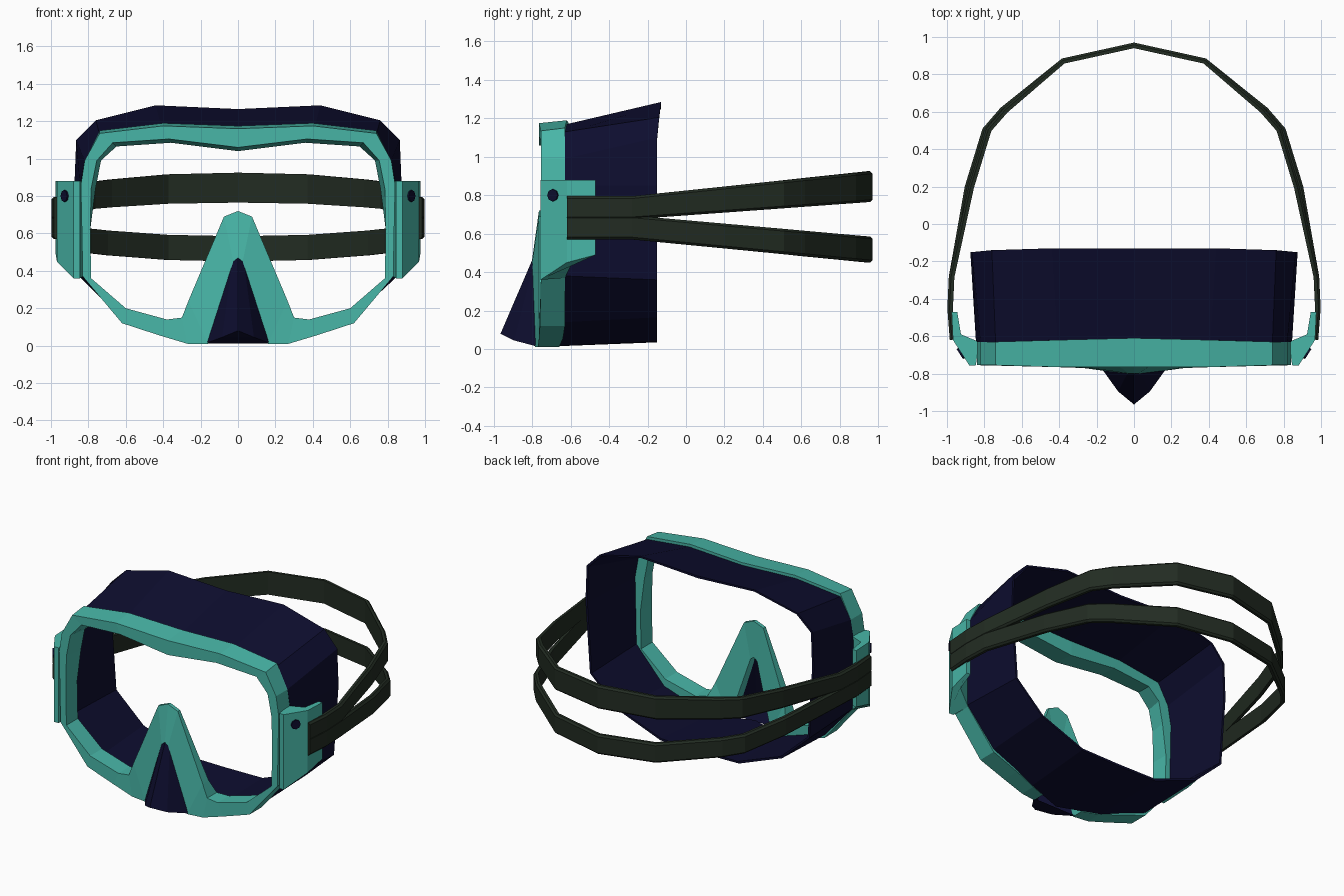
import bpy, bmesh, math
from mathutils import Vector

if "Cube" in bpy.data.objects:
    bpy.data.objects.remove(bpy.data.objects["Cube"])


def material(name, rgb):
    m = bpy.data.materials.new(name)
    m.diffuse_color = (*rgb, 1)
    m.use_nodes = True
    m.node_tree.nodes["Principled BSDF"].inputs["Base Color"].default_value = m.diffuse_color
    return m


TEAL = material("teal plastic", (0.065, 0.47, 0.39))
NAVY = material("navy rubber", (0.004, 0.004, 0.028))
GREEN = material("dark green strap", (0.016, 0.025, 0.016))


def make(name, verts, faces, mat):
    bm = bmesh.new()
    vs = [bm.verts.new(v) for v in verts]
    for f in faces:
        bm.faces.new([vs[i] for i in f])
    bmesh.ops.recalc_face_normals(bm, faces=bm.faces)
    me = bpy.data.meshes.new(name)
    bm.to_mesh(me)
    bm.free()
    me.materials.append(mat)
    ob = bpy.data.objects.new(name, me)
    bpy.context.collection.objects.link(ob)
    return ob


def mirrored(half):
    """Close a half outline (centre to centre) across x = 0."""
    return half + [(-p[0], *p[1:]) for p in half[-2:0:-1]]


def loft(name, loops, mat, closed_section, closed_loop=True):
    """Bridge point loops of equal length into a skin."""
    n, k = len(loops[0]), len(loops)
    faces = []
    for j in range(k if closed_section else k - 1):
        for i in range(n if closed_loop else n - 1):
            a, b, i2 = j * n, (j + 1) % k * n, (i + 1) % n
            faces.append((a + i, a + i2, b + i2, b + i))
    if not closed_loop:
        faces += [[j * n for j in range(k)], [j * n + n - 1 for j in range(k)]]
    return make(name, [p for l in loops for p in l], faces, mat)


# Frame: lens rim running into the upside-down V over the nose (x, front y, z)
outer = [(0, -.765, 1.16), (.4, -.765, 1.175), (.74, -.755, 1.135), (.82, -.755, .99),
         (.84, -.755, .86), (.835, -.755, .62), (.83, -.755, .37), (.62, -.76, .12),
         (.42, -.765, .055), (.27, -.77, .01), (.16, -.785, .01), (.025, -.8, .45), (0, -.8, .47)]
inner = [(0, -.765, 1.06), (.37, -.765, 1.105), (.67, -.755, 1.085), (.755, -.755, .99),
         (.785, -.755, .84), (.79, -.755, .62), (.785, -.755, .36), (.6, -.76, .2),
         (.38, -.765, .14), (.30, -.765, .15), (.265, -.765, .24), (.075, -.765, .69), (0, -.765, .72)]
back_y = [-.61, -.62, -.63, -.63, -.63, -.63, -.63, -.63, -.64, -.66, -.70, -.74, -.74]
back_outer = [(x, y, z + (.015 if z > 1 else 0)) for (x, _, z), y in zip(outer, back_y)]
back_inner = [(x * (.97 if z > .8 else 1), y, z - (.02 if z > 1 else 0))
              for (x, _, z), y in zip(inner, back_y)]
loft("lens_frame", [mirrored(l) for l in (outer, inner, back_inner, back_outer)], TEAL, True)

# Skirt: thin rubber tube flaring towards the face
front = [(0, -.62, 1.155), (.41, -.62, 1.17), (.74, -.63, 1.13), (.82, -.63, .99),
         (.845, -.63, .85), (.835, -.63, .38), (.62, -.63, .14), (.28, -.66, .015), (0, -.76, .012)]
rear = [(0, -.13, 1.265), (.44, -.13, 1.285), (.76, -.14, 1.205), (.865, -.15, 1.1),
        (.875, -.15, .85), (.84, -.15, .36), (.63, -.15, .165), (.3, -.15, .04), (0, -.15, .035)]


def inset(loop, d=.015):
    out = []
    for x, y, z in loop:
        r = Vector((x, z - .65)).normalized() * d
        out.append((x - r.x, y, z - r.y))
    return out


loft("face_skirt", [mirrored(l) for l in (front, rear, inset(rear), inset(front))], NAVY, True)

# Nose pocket: faceted rubber beak, open towards the face
nose = [(0, -.795, .475), (-.03, -.79, .455), (-.175, -.77, .012), (-.085, -.895, .045),
        (0, -.965, .08), (.085, -.895, .045), (.175, -.77, .012), (.03, -.79, .455)]
make("nose_pocket", nose, [(0, 1, 3, 4), (1, 2, 3), (0, 4, 5, 7), (7, 5, 6),
                           (2, 6, 5, 3), (3, 5, 4)], NAVY)

# Buckles: chamfered side blocks (x, y, bottom z), each with a pin
plan = [(.845, -.755, .36), (.88, -.757, .36), (.968, -.62, .45), (.975, -.47, .49),
        (.945, -.47, .49), (.925, -.59, .45), (.83, -.63, .37)]
n = len(plan)
for s, side in ((1, "right"), (-1, "left")):
    pts = [(s * x, y, z) for x, y, z in plan] + [(s * x, y, .88) for x, y, z in plan]
    walls = [(i, (i + 1) % n, n + (i + 1) % n, n + i) for i in range(n)]
    make("buckle_" + side, pts, walls + [range(n), range(n, 2 * n)], TEAL)
    axis = Vector((s * .137, -.088, 0)).normalized()
    bpy.ops.mesh.primitive_cylinder_add(vertices=8, radius=.032, depth=.02,
                                        location=(s * .923, -.69, .8))
    pin = bpy.context.object
    pin.name = "buckle_pin_" + side
    pin.rotation_euler = axis.to_track_quat('Z', 'Y').to_euler()
    pin.data.materials.append(NAVY)

# Split strap: two bands meeting at the buckles, parting round the back of the head
path = [(.985, -.62), (.998, -.45), (.99, -.28), (.905, .2), (.81, .51), (.715, .62), (.385, .885), (0, .97)]


def strap(name, z_start, z_end, pull):
    half = []
    for x, y in path:
        t = max(0, (y + .28) / 1.25)
        lo, hi = (a + (b - a) * t for a, b in zip(z_start, z_end))
        half.append((x - (pull if 0 < y < .8 else 0), y, lo, hi))
    full = half + [(-p[0], *p[1:]) for p in half[-2::-1]]
    loops = [[], [], [], [], [], []]
    for i, (x, y, lo, hi) in enumerate(full):
        a, b = full[max(i - 1, 0)], full[min(i + 1, len(full) - 1)]
        nrm = Vector((a[1] - b[1], b[0] - a[0])).normalized() * .03
        section = [(0, lo + .012), (0, hi - .012), (.4, hi), (1, hi), (1, lo), (.4, lo)]
        for loop, (k, z) in zip(loops, section):
            loop.append((x + nrm.x * k, y + nrm.y * k, z))
    return loft(name, loops, GREEN, True, False)


strap("upper_strap", (.675, .795), (.765, .925), .02)
strap("lower_strap", (.57, .695), (.45, .585), 0)
